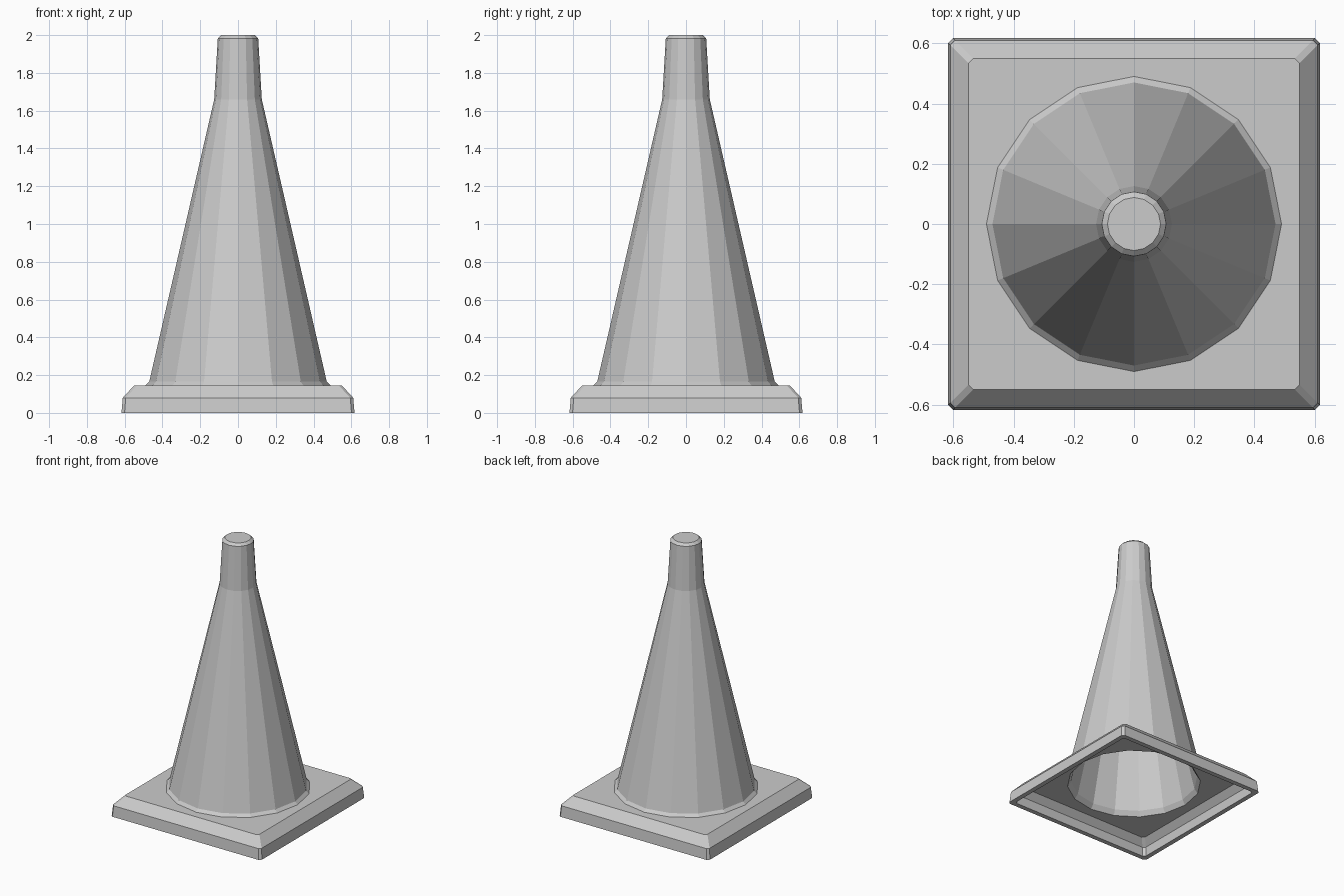
import bpy, bmesh
from math import cos, sin, pi

if "Cube" in bpy.data.objects:
    bpy.data.objects.remove(bpy.data.objects["Cube"])

SIDES = 16
bm = bmesh.new()


def circle(r, z):
    return [bm.verts.new((r * cos(2 * pi * i / SIDES), r * sin(2 * pi * i / SIDES), z))
            for i in range(SIDES)]


def square(h, z, c=0.016):
    # square ring with small chamfered corners
    pts = [(h, h - c), (h - c, h), (c - h, h), (-h, h - c),
           (-h, c - h), (c - h, -h), (h - c, -h), (h, c - h)]
    return [bm.verts.new((x, y, z)) for x, y in pts]


def skin(rings):
    for a, b in zip(rings, rings[1:]):
        n = len(a)
        for i in range(n):
            j = (i + 1) % n
            bm.faces.new((a[i], a[j], b[j], b[i]))


def plate(outer, inner):
    # flat square plate with a round hole
    edges = []
    for ring in (outer, inner):
        edges += [bm.edges.get((ring[i], ring[(i + 1) % len(ring)])) for i in range(len(ring))]
    bmesh.ops.triangle_fill(bm, use_beauty=True, use_dissolve=False,
                            edges=edges, normal=(0, 0, 1))


# Base: outer skin, bottom rim and hollow underside
base = [square(h, z) for h, z in
        [(0.55, 0.145), (0.61, 0.08), (0.617, 0.0),
         (0.582, 0.0), (0.576, 0.065), (0.532, 0.11)]]
skin(base)

# Cone: outer skin and inner skin, each closed at the tip
outer = [circle(r, z) for r, z in
         [(0.49, 0.145), (0.47, 0.165), (0.126, 1.66), (0.107, 1.983), (0.088, 2.0)]]
inner = [circle(r, z) for r, z in
         [(0.46, 0.11), (0.437, 0.145), (0.091, 1.655), (0.073, 1.965)]]
for rings in (outer, inner):
    skin(rings)
    bm.faces.new(rings[-1])

# Top and underside of the base around the cone
plate(base[0], outer[0])
plate(base[-1], inner[0])

bmesh.ops.recalc_face_normals(bm, faces=bm.faces[:])
mesh = bpy.data.meshes.new("traffic_cone")
bm.to_mesh(mesh)
bm.free()
bpy.context.collection.objects.link(bpy.data.objects.new("traffic_cone", mesh))
